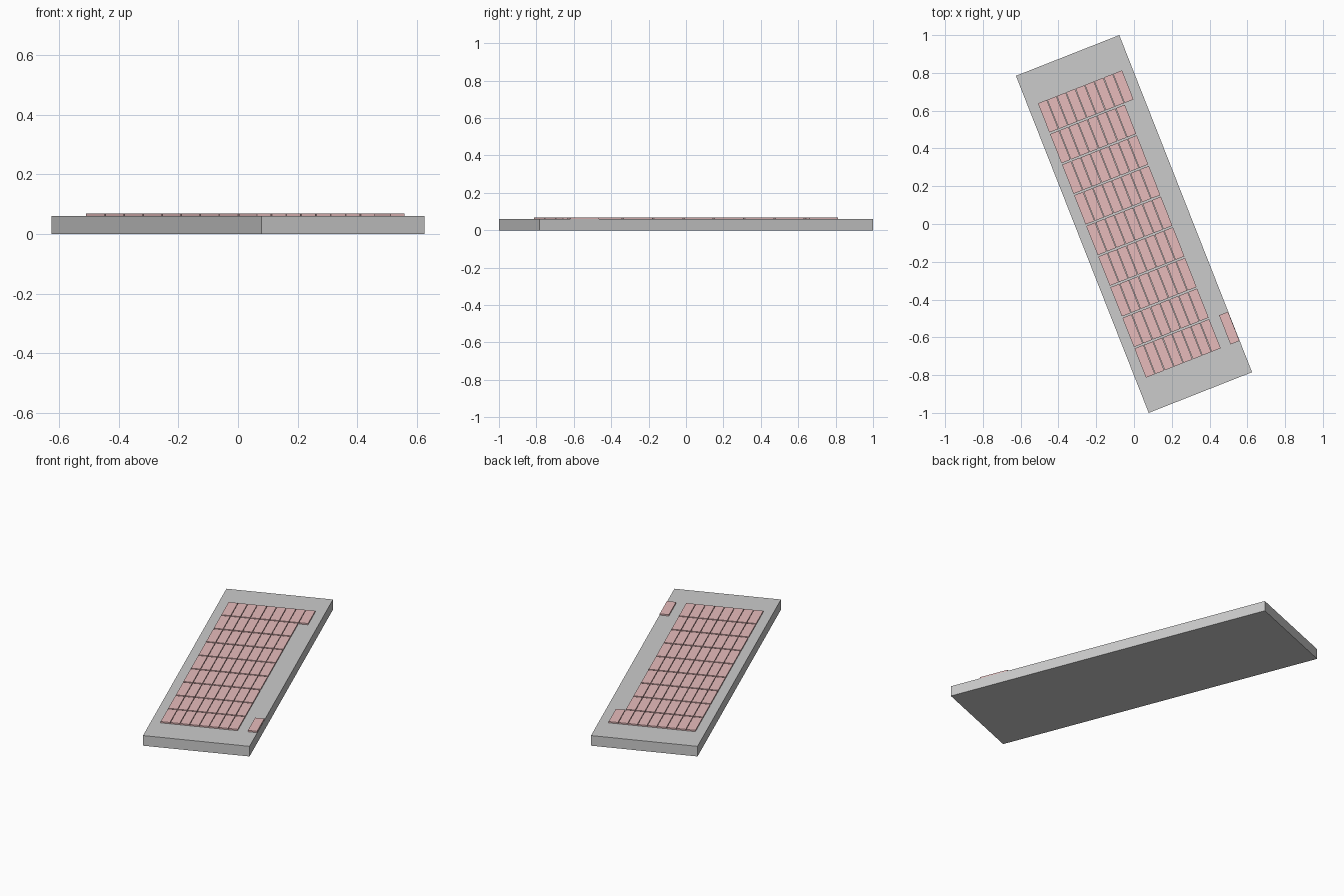
import bpy, bmesh, math
from mathutils import Matrix

if "Cube" in bpy.data.objects:
    bpy.data.objects.remove(bpy.data.objects["Cube"])

WIDTH, LENGTH, THICK = 0.588, 1.918, 0.06
TILE_H = 0.008
N = 11                                   # slab is divided in an 11 x 11 grid
ANGLE = math.radians(21.5)
PX, PY = WIDTH / N, LENGTH / N
FILL = 0.95                              # tile size relative to its cell


def add_box(bm, centre, size):
    m = Matrix.Translation(centre) @ Matrix.Diagonal((*size, 1.0))
    bmesh.ops.create_cube(bm, size=1.0, matrix=m)


def make_object(name, bm, mat=None):
    me = bpy.data.meshes.new(name)
    bm.to_mesh(me)
    bm.free()
    ob = bpy.data.objects.new(name, me)
    ob.rotation_euler.z = ANGLE
    bpy.context.collection.objects.link(ob)
    if mat:
        me.materials.append(mat)
    return ob


# base slab
bm = bmesh.new()
add_box(bm, (0, 0, THICK / 2), (WIDTH, LENGTH, THICK))
make_object("base_slab", bm)

# tiles: 8 x 9 block, one extra on the top row, one stray by the right edge
pink = bpy.data.materials.new("pink")
pink.diffuse_color = (0.8, 0.5, 0.5, 1)
pink.use_nodes = True
pink.node_tree.nodes["Principled BSDF"].inputs["Base Color"].default_value = pink.diffuse_color
cells = [(c, r) for r in range(1, 10) for c in range(1, 9)]
cells += [(9, 9), (10, 1)]

bm = bmesh.new()
for c, r in cells:
    x = (c - (N - 1) / 2) * PX
    y = (r - (N - 1) / 2) * PY
    add_box(bm, (x, y, THICK + TILE_H / 2), (PX * FILL, PY * FILL, TILE_H))
make_object("surface_tiles", bm, pink)
